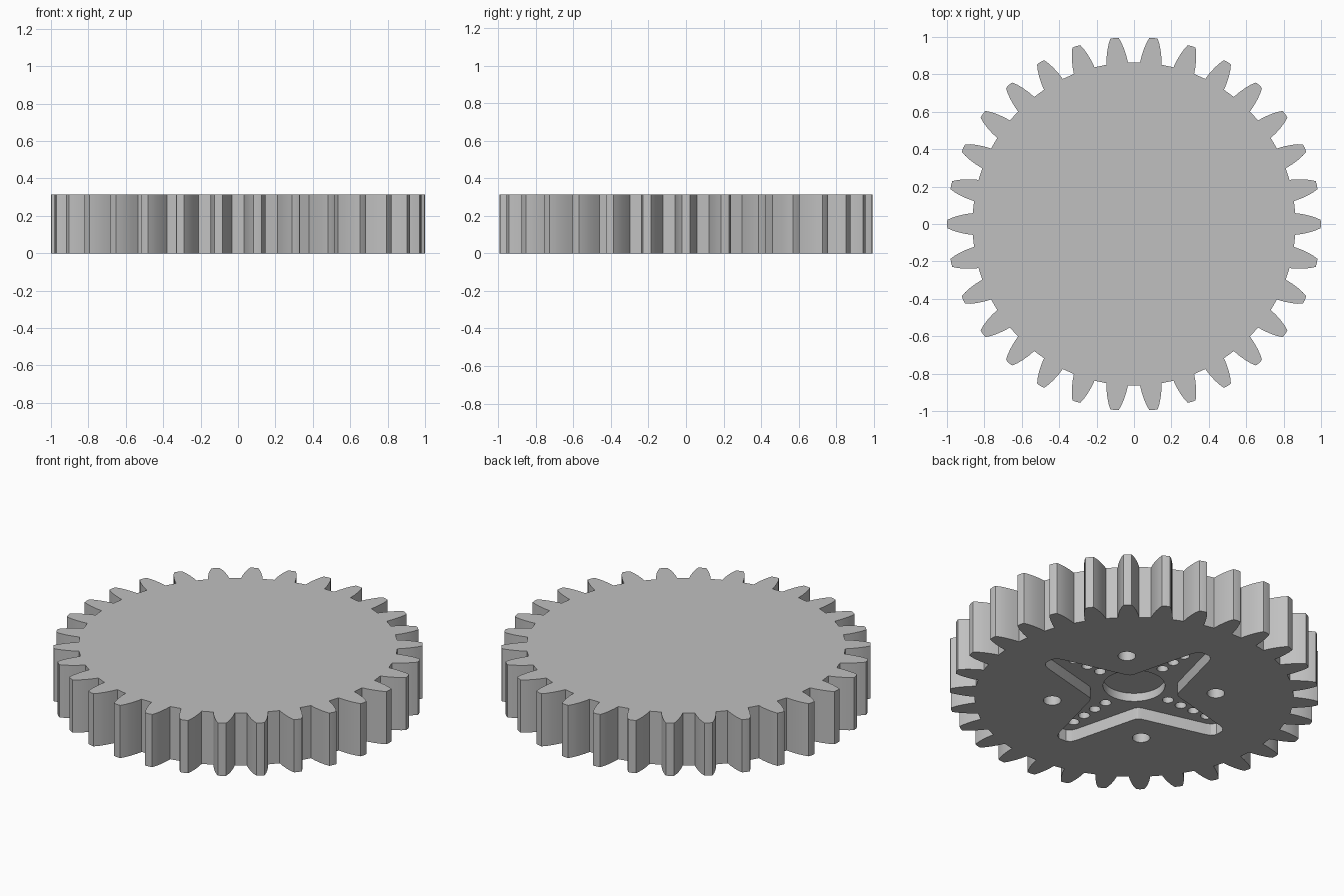
import bpy
import bmesh
from math import sin, cos, tau, radians, atan2, hypot

TEETH = 30
HEIGHT = 0.315

if "Cube" in bpy.data.objects:
    bpy.data.objects.remove(bpy.data.objects["Cube"], do_unlink=True)

grey = bpy.data.materials.new("plain grey")
grey.use_nodes = True
grey.diffuse_color = (0.53, 0.53, 0.53, 1)
grey.node_tree.nodes["Principled BSDF"].inputs["Base Color"].default_value = (0.53, 0.53, 0.53, 1)


def prisms(name, outlines, z0, z1):
    """One object made of upright prisms, one per counter-clockwise outline."""
    bm = bmesh.new()
    for outline in outlines:
        face = bm.faces.new([bm.verts.new((x, y, z0)) for x, y in outline])
        top = bmesh.ops.extrude_face_region(bm, geom=[face])["geom"]
        for v in top:
            if isinstance(v, bmesh.types.BMVert):
                v.co.z = z1
    bmesh.ops.recalc_face_normals(bm, faces=bm.faces)
    mesh = bpy.data.meshes.new(name)
    bm.to_mesh(mesh)
    bm.free()
    mesh.materials.append(grey)
    obj = bpy.data.objects.new(name, mesh)
    bpy.context.collection.objects.link(obj)
    return obj


def turn(points, angle):
    c, s = cos(angle), sin(angle)
    return [(x * c - y * s, x * s + y * c) for x, y in points]


def circle(x, y, r, n):
    return [(x + r * cos(tau * i / n), y + r * sin(tau * i / n)) for i in range(n)]


# Toothed wheel: one curved flank, mirrored and repeated round the rim
flank = [(0.862, 0.058), (0.90, 0.053), (0.94, 0.044), (0.972, 0.034), (0.998, 0.022)]
tooth = [(x, -y) for x, y in flank] + [(1.0, 0)] + flank[::-1]
rim = []
for i in range(TEETH):
    rim += turn(tooth, tau * i / TEETH)
gear = prisms("gear_wheel", [rim], 0, HEIGHT)

# Cross-shaped pocket under the wheel: four tapering arms with rounded ends
edge = [(0.167, 0.167), (0.185, 0.157), (0.555, 0.062), (0.585, 0.05), (0.603, 0.025)]
arm = [(x, -y) for x, y in edge[1:]] + edge[:0:-1] + edge[:1]
cross = []
for i in range(4):
    cross += turn(arm, tau * i / 4)
pocket = prisms("pocket_cutter", [cross], -0.05, 0.07)

# Round hub recess, deeper than the pocket
hub = prisms("hub_cutter", [circle(0, 0, 0.168, 48)], -0.05, 0.12)

# Screw holes along the arms and between them
holes = []
for i in range(4):
    for k in range(4):
        holes.append(turn(circle(0.24 + 0.09 * k, 0, 0.031, 16), tau * i / 4))
    holes.append(turn(circle(0.445, 0, 0.048, 24), tau * (i + 0.5) / 4))
screws = prisms("screw_hole_cutter", holes, -0.05, 0.16)

# Cut the recesses, then drop the cutters
for cutter in (pocket, hub, screws):
    cutter.hide_render = True
    mod = gear.modifiers.new(cutter.name, "BOOLEAN")
    mod.operation = "DIFFERENCE"
    mod.solver = "EXACT"
    mod.object = cutter
bpy.context.view_layer.update()
cut = bpy.data.meshes.new_from_object(gear.evaluated_get(bpy.context.evaluated_depsgraph_get()))
gear.modifiers.clear()
gear.data = cut
cut.name = "gear_wheel"
for cutter in (pocket, hub, screws):
    bpy.data.objects.remove(cutter, do_unlink=True)

# Smooth the curved walls, keep the edges sharp
bpy.ops.object.select_all(action="DESELECT")
gear.select_set(True)
bpy.context.view_layer.objects.active = gear
bpy.ops.object.shade_smooth_by_angle(angle=radians(25))
